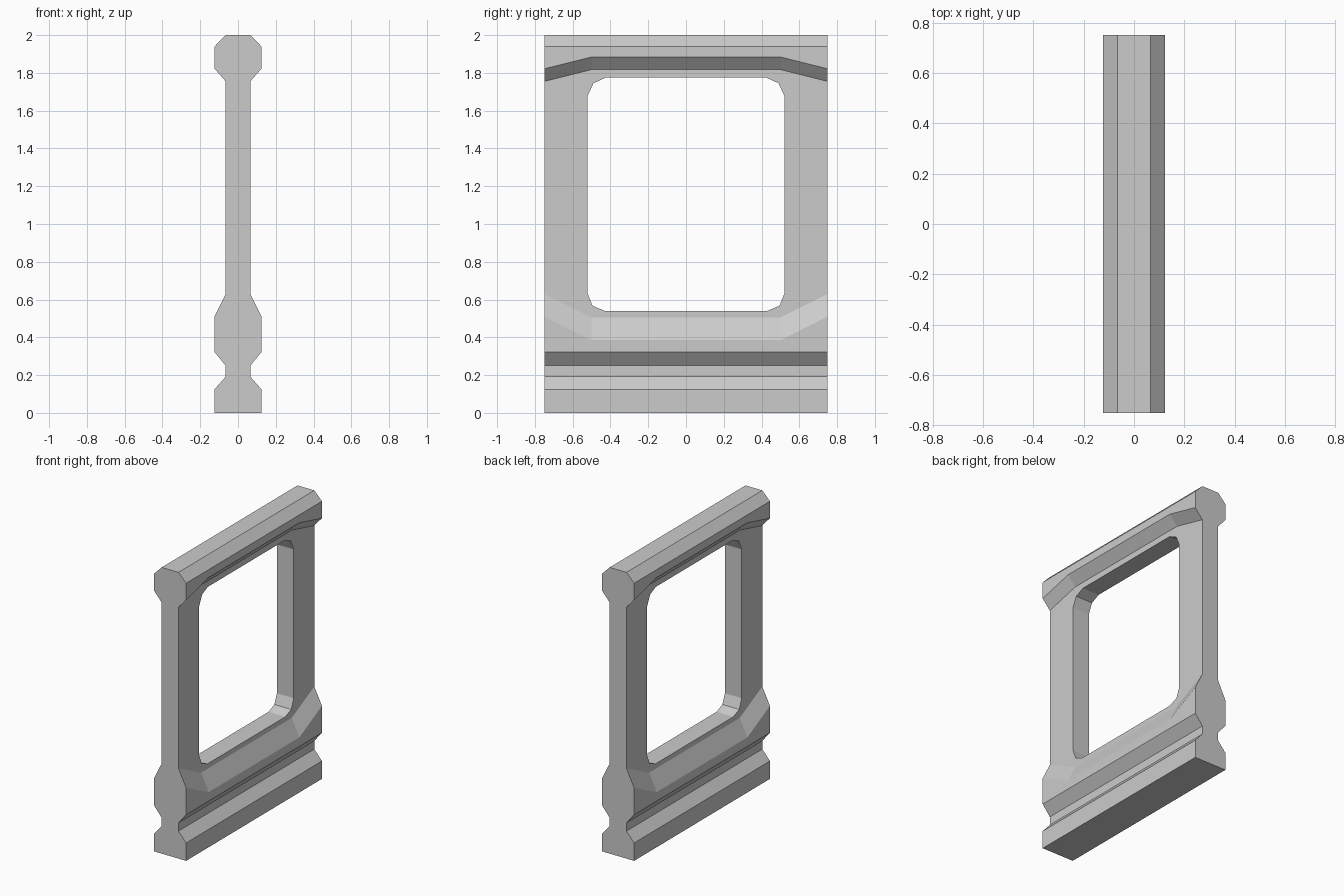
import bpy
import bmesh

default = bpy.data.objects.get("Cube")
if default:
    bpy.data.objects.remove(default, do_unlink=True)

WIDE, NARROW = 0.124, 0.065   # half thickness of mouldings and of the panel


def make_material(name, rgb):
    mat = bpy.data.materials.new(name)
    mat.use_nodes = True
    mat.diffuse_color = (*rgb, 1)
    mat.node_tree.nodes["Principled BSDF"].inputs["Base Color"].default_value = (*rgb, 1)
    return mat


def loft(name, sections):
    """Join matching closed sections with quads and cap both ends."""
    bm = bmesh.new()
    rings = [[bm.verts.new(co) for co in sec] for sec in sections]
    n = len(rings[0])
    for a, b in zip(rings, rings[1:]):
        for i in range(n):
            j = (i + 1) % n
            bm.faces.new((a[i], a[j], b[j], b[i]))
    bm.faces.new(rings[0])
    bm.faces.new(rings[-1])
    bmesh.ops.recalc_face_normals(bm, faces=bm.faces)
    mesh = bpy.data.meshes.new(name)
    bm.to_mesh(mesh)
    bm.free()
    obj = bpy.data.objects.new(name, mesh)
    bpy.context.scene.collection.objects.link(obj)
    return obj


def wall_section(y, drop):
    """Mirrored moulding profile; drop pulls the sill down and lifts the head."""
    half = [(WIDE, 0), (WIDE, 0.125), (NARROW, 0.192), (NARROW, 0.25),
            (WIDE, 0.322), (WIDE, 0.51 - drop), (NARROW, 0.63 - drop),
            (NARROW, 1.755 + drop / 2), (WIDE, 1.822 + drop / 2),
            (WIDE, 1.94), (NARROW, 2)]
    outline = half + [(-x, z) for x, z in reversed(half)]
    return [(x, y, z) for x, z in outline]


grey = make_material("light grey", (0.6, 0.6, 0.6))

# Wall frame: sill and head mouldings splay toward the ends
frame = loft("window_wall_frame", [
    wall_section(y, d) for y, d in
    ((-0.75, 0), (-0.5, 0.125), (0.5, 0.125), (0.75, 0))])
frame.data.materials.append(grey)

# Window opening with clipped corners
side = [(0.43, 0.54), (0.495, 0.567), (0.522, 0.635),
        (0.522, 1.675), (0.49, 1.745), (0.425, 1.775)]
opening = side + [(-y, z) for y, z in reversed(side)]
cutter = loft("opening_cutter", [[(x, y, z) for y, z in opening] for x in (-0.3, 0.3)])
cutter.data.materials.append(grey)
cutter.hide_render = True
cutter.hide_viewport = True
cutter.display_type = 'WIRE'

cut = frame.modifiers.new("window opening", 'BOOLEAN')
cut.operation = 'DIFFERENCE'
cut.solver = 'EXACT'
cut.object = cutter
